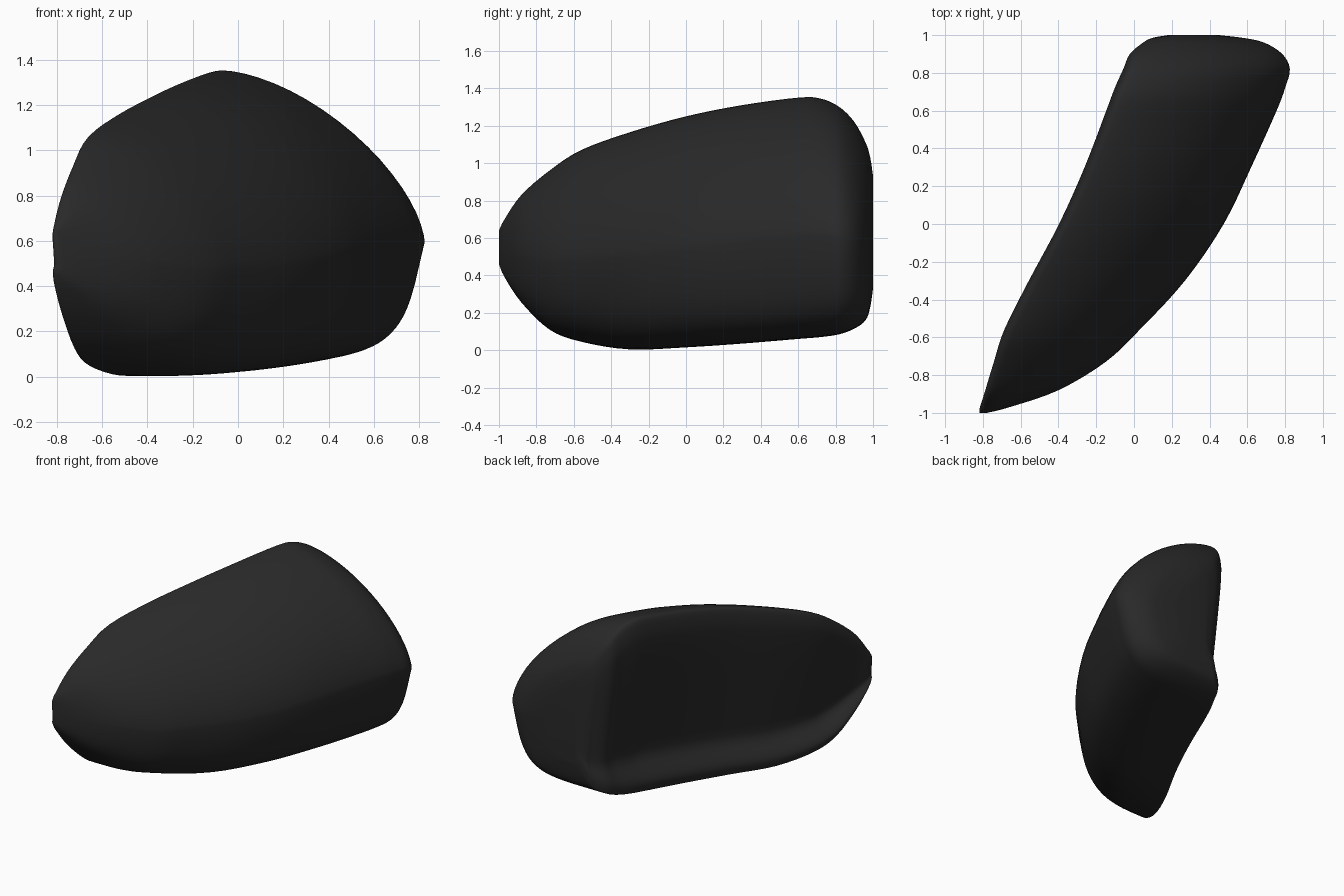
import bpy, bmesh, math

if "Cube" in bpy.data.objects:
    bpy.data.objects.remove(bpy.data.objects["Cube"])

# Cross-section stations along y: y, left x, right x, bottom z, top z
STATIONS = [
    (-1.00, -.82, -.78, .46, .64), (-.97, -.825, -.66, .39, .70),
    (-.88, -.80, -.40, .255, .83), (-.73, -.755, -.15, .11, .96),
    (-.56, -.70, .03, .045, 1.07), (-.30, -.57, .27, .004, 1.165),
    (0.00, -.41, .475, .015, 1.25), (.30, -.275, .62, .035, 1.31),
    (.60, -.16, .755, .06, 1.35), (.72, -.115, .80, .07, 1.345),
    (.82, -.07, .825, .085, 1.30), (.90, -.035, .785, .115, 1.22),
    (.96, .035, .69, .16, 1.11), (.985, .085, .58, .23, 1.03),
    (1.00, .17, .45, .33, .93),
]
STEPS = 18   # points per quarter section
SUB = 4      # rings between stations


def catmull(p0, p1, p2, p3, t):
    """Smooth blend between two neighbouring stations."""
    return [b + .5 * t * (c - a + t * (2*a - 5*b + 4*c - d + t * (3*(b - c) + d - a)))
            for a, b, c, d in zip(p0, p1, p2, p3)]


def hollow(u, lip):
    """Inner wall leans in towards the bottom, then flares to a lip."""
    if u > .9:
        return 0
    if u > .2:
        return (.9 - u) / .7
    t = max(0, (u - .04) / .16)
    return lip + (1 - lip) * t * t * (3 - 2 * t)


def section(y, xl, xr, zb, zt):
    """D-shaped ring: bulging outer side, slightly hollow inner wall."""
    w = xr - xl
    rim = min(.07, .4 * w)
    cx, cz = xl + rim, zb + .42 * (zt - zb)
    depth = min(.13, .2 * w) * (1 if y < .6 else max(0, 1 - (y - .6) / .9))
    lip = .15 if y < .6 else .15 + .8 * (y - .6)
    top_n = 1.7 if y < .3 else 1.7 - .2 * (y - .3) / .7
    low_n = min(4.8, 3 + 1.2 * (y + 1))
    # half-width, half-height and roundness of each quarter
    quarters = [(xr - cx, zt - cz, top_n), (-rim, zt - cz, 3.5),
                (-rim, cz - zb, 5), (xr - cx, cz - zb, low_n)]
    ring = []
    for q, (a, b, n) in enumerate(quarters):
        for i in range(STEPS):
            t = (q + i / STEPS) * math.pi / 2
            c, s = abs(math.cos(t)) ** (2 / n), abs(math.sin(t)) ** (2 / n)
            z = cz + b * (s if q < 2 else -s)
            x = cx + a * c * (1 - .14 * s if q == 3 else 1)
            if q in (1, 2):
                x += depth * hollow((z - zb) / (zt - zb), lip) * c
            ring.append((x, y, z))
    return ring


# Lofted shell
rows = []
last = len(STATIONS) - 1
for k in range(last):
    pts = [STATIONS[min(max(k + o, 0), last)] for o in (-1, 0, 1, 2)]
    rows += [catmull(*pts, i / SUB) for i in range(SUB)]
rows.append(STATIONS[-1])
bm = bmesh.new()
rings = [[bm.verts.new(p) for p in section(*r)] for r in rows]
count = 4 * STEPS
for r0, r1 in zip(rings, rings[1:]):
    for i in range(count):
        j = (i + 1) % count
        bm.faces.new((r0[i], r0[j], r1[j], r1[i]))

# Tip and broad end
bm.faces.new(rings[0])
bm.faces.new(rings[-1])
bmesh.ops.remove_doubles(bm, verts=bm.verts, dist=.0005)
bmesh.ops.recalc_face_normals(bm, faces=bm.faces)
for f in bm.faces:
    f.smooth = True

mesh = bpy.data.meshes.new("mirror_cover")
bm.to_mesh(mesh)
bm.free()
cover = bpy.data.objects.new("mirror_cover", mesh)
bpy.context.collection.objects.link(cover)

# Black finish
mat = bpy.data.materials.new("black")
mat.diffuse_color = (.022, .022, .022, 1)
mat.use_nodes = True
mat.node_tree.nodes["Principled BSDF"].inputs["Base Color"].default_value = mat.diffuse_color
mesh.materials.append(mat)
